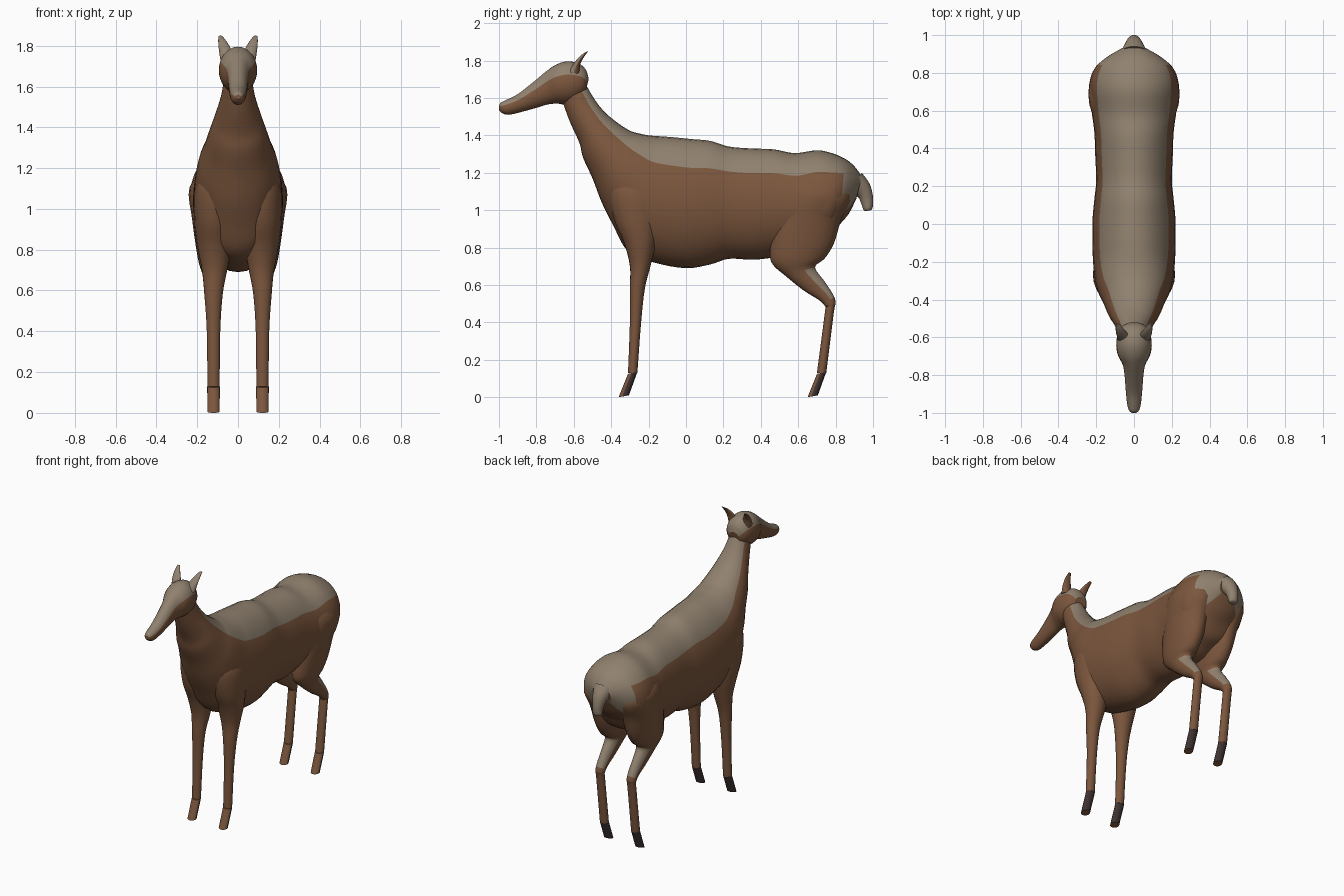
import bpy
import bmesh
from math import cos, sin, pi
from mathutils import Vector

if "Cube" in bpy.data.objects:
    bpy.data.objects.remove(bpy.data.objects["Cube"], do_unlink=True)


def make_material(name, colour):
    material = bpy.data.materials.new(name)
    material.use_nodes = True
    rgba = (*colour, 1)
    material.diffuse_color = rgba
    shader = material.node_tree.nodes["Principled BSDF"]
    shader.inputs["Base Color"].default_value = rgba
    shader.inputs["Roughness"].default_value = 0.8
    return material


COAT, PALE, DARK = 0, 1, 2
MATERIALS = [
    make_material("brown coat", (.2, .094, .047)),
    make_material("pale tan", (.28, .22, .158)),
    make_material("dark hoof", (.05, .034, .032)),
]


def spline(points, steps):
    """Smoothly interpolate a list of ring descriptions, keeping each one."""
    points = [Vector(p) for p in points]
    last = len(points) - 1
    result = []
    for i in range(last):
        before, start = points[max(i - 1, 0)], points[i]
        end, after = points[i + 1], points[min(i + 2, last)]
        for step in range(steps):
            t = step / steps
            slope_in, slope_out = (end - before) / 2, (after - start) / 2
            value = (start * (2*t**3 - 3*t**2 + 1) + slope_in * (t**3 - 2*t**2 + t)
                     + end * (3*t**2 - 2*t**3) + slope_out * (t**3 - t**2))
            result.append((i + t, value))
    result.append((last, points[last]))
    return result


def loft(name, rings, rule, sides=32, steps=4, mirrored=False):
    """Skin elliptical rings: (y, z) of one edge, (y, z) of the opposite edge,
    half width and centre x. The rule picks a material from the angle to the
    first edge (in half turns) and the position along the rings."""
    bm = bmesh.new()
    loops, places = [], []
    for place, (ay, az, by, bz, width, x) in spline(rings, steps):
        middle = Vector((x, (ay + by) / 2, (az + bz) / 2))
        reach = Vector((x, ay, az)) - middle
        across = Vector((width, 0, 0))
        loops.append([bm.verts.new(middle + reach * cos(2*pi*k/sides)
                                   + across * sin(2*pi*k/sides))
                      for k in range(sides)])
        places.append(place)
    for low, high, place in zip(loops, loops[1:], places):
        for k in range(sides):
            n = (k + 1) % sides
            face = bm.faces.new((low[k], low[n], high[n], high[k]))
            angle = (min(k, sides - 1 - k) + 0.5) / (sides / 2)
            face.material_index = rule(angle, place)
            face.smooth = True
    for loop, place in ((loops[0], places[0]), (loops[-1], places[-1])):
        bm.faces.new(loop).material_index = rule(1, place)
    bmesh.ops.recalc_face_normals(bm, faces=bm.faces)
    mesh = bpy.data.meshes.new(name)
    bm.to_mesh(mesh)
    bm.free()
    for material in MATERIALS:
        mesh.materials.append(material)
    part = bpy.data.objects.new(name, mesh)
    bpy.context.collection.objects.link(part)
    if mirrored:
        mirror = part.modifiers.new("both sides", 'MIRROR')
        mirror.use_mirror_merge = False
    return part


def centred(rings):
    return [(*ring, 0) for ring in rings]


# Neck, trunk and rump in one skin, pale along the back and around the tail
def body_rule(angle, place):
    limit = 0.32 if place < 17 else 0.75
    return PALE if angle < limit else COAT


loft("body", centred([
    (-.56, 1.72, -.66, 1.58, .065),
    (-.5, 1.61, -.62, 1.47, .085),
    (-.44, 1.53, -.57, 1.36, .115),
    (-.37, 1.47, -.55, 1.28, .14),
    (-.3, 1.425, -.5, 1.17, .165),
    (-.25, 1.41, -.45, 1.04, .19),
    (-.2, 1.4, -.39, .92, .205),
    (-.14, 1.395, -.31, .78, .215),
    (-.07, 1.39, -.17, .72, .22),
    (.03, 1.38, 0, .69, .22),
    (.13, 1.37, .13, .71, .21),
    (.23, 1.34, .23, .74, .2),
    (.35, 1.33, .36, .735, .205),
    (.47, 1.325, .5, .75, .21),
    (.58, 1.305, .62, .76, .225),
    (.7, 1.32, .7, .8, .235),
    (.78, 1.305, .77, .84, .23),
    (.85, 1.275, .82, .92, .2),
    (.9, 1.235, .87, .98, .14),
    (.94, 1.18, .91, 1.06, .07),
]), body_rule)

# Head, pale on top from the poll to the nose
loft("head", centred([
    (-.52, 1.7, -.54, 1.62, .04),
    (-.535, 1.75, -.56, 1.6, .07),
    (-.575, 1.785, -.6, 1.575, .088),
    (-.64, 1.795, -.65, 1.565, .094),
    (-.7, 1.775, -.69, 1.57, .085),
    (-.75, 1.74, -.74, 1.565, .06),
    (-.81, 1.69, -.79, 1.55, .05),
    (-.9, 1.62, -.88, 1.525, .043),
    (-.96, 1.59, -.95, 1.51, .036),
    (-.99, 1.575, -.985, 1.52, .026),
    (-1, 1.56, -1, 1.535, .012),
]), lambda angle, place: PALE if angle < 0.37 else COAT)

# Upright ears, pale on the front
loft("ears", [
    (-.57, 1.73, -.63, 1.735, .032, .055),
    (-.565, 1.78, -.6, 1.785, .03, .064),
    (-.545, 1.82, -.565, 1.825, .02, .077),
    (-.524, 1.847, -.53, 1.849, .009, .086),
], lambda angle, place: PALE if angle > 0.5 else COAT, sides=16, mirrored=True)

# Short drooping tail
loft("tail", centred([
    (.94, 1.2, .87, 1.1, .07),
    (.982, 1.14, .92, 1.07, .048),
    (1, 1.07, .935, 1.04, .036),
    (.997, 1.01, .95, 1, .03),
    (.98, .998, .965, .996, .012),
]), lambda angle, place: PALE, sides=20)

# Front legs running from the shoulder to the fetlock
loft("front_legs", [
    (-.2, 1.22, -.34, 1.22, .05, .09),
    (-.13, 1.1, -.41, 1.12, .1, .11),
    (-.14, .95, -.385, .95, .1, .115),
    (-.16, .82, -.33, .82, .085, .115),
    (-.19, .7, -.3, .7, .062, .115),
    (-.22, .58, -.3, .58, .045, .12),
    (-.24, .4, -.3, .4, .033, .12),
    (-.26, .13, -.31, .13, .03, .12),
], lambda angle, place: COAT, sides=20, mirrored=True)


# Hind legs from the thigh over the hock, with a pale strip behind the shank
def hind_rule(angle, place):
    return PALE if angle < 0.4 and 5 <= place < 7.5 else COAT


loft("hind_legs", [
    (.8, 1.2, .6, 1.22, .06, .09),
    (.88, 1.08, .52, 1.13, .113, .125),
    (.83, .95, .47, .95, .105, .12),
    (.79, .82, .45, .79, .085, .12),
    (.74, .74, .46, .715, .07, .12),
    (.69, .695, .53, .65, .052, .12),
    (.74, .62, .63, .57, .04, .12),
    (.78, .56, .71, .52, .034, .12),
    (.8, .51, .743, .485, .031, .12),
    (.79, .45, .742, .45, .03, .12),
    (.75, .13, .7, .13, .03, .12),
], hind_rule, sides=20, mirrored=True)

# Slanted hooves, dark behind and on the sides
for name, y in (("front_hooves", -.31), ("hind_hooves", .7)):
    loft(name, [
        (y + .05, .135, y, .125, .031, .12),
        (y + .005, .01, y - .05, 0, .03, .12),
    ], lambda angle, place: DARK if angle < 0.62 else COAT,
        sides=20, steps=2, mirrored=True)
